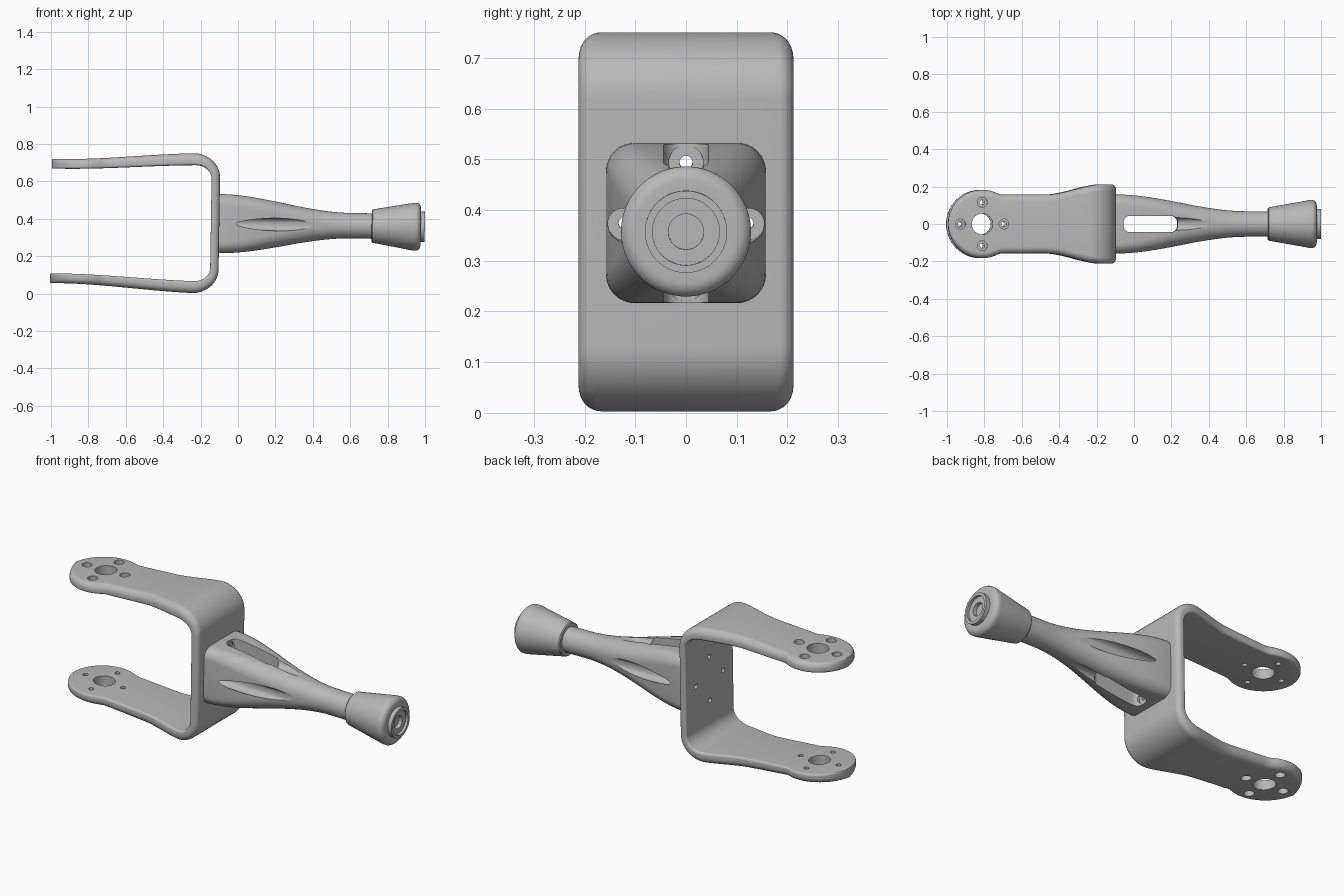
import bpy, bmesh
from math import sin, cos, pi, sqrt, radians
from mathutils import Matrix, Vector

cube = bpy.data.objects.get("Cube")
if cube:
    bpy.data.objects.remove(cube, do_unlink=True)

GREY = (0.48, 0.48, 0.48, 1)
grey = bpy.data.materials.new("plain grey")
grey.use_nodes = True
grey.diffuse_color = GREY
grey.node_tree.nodes["Principled BSDF"].inputs["Base Color"].default_value = GREY


def make_object(name, bm):
    bmesh.ops.recalc_face_normals(bm, faces=bm.faces)
    mesh = bpy.data.meshes.new(name)
    bm.to_mesh(mesh)
    bm.free()
    mesh.materials.append(grey)
    ob = bpy.data.objects.new(name, mesh)
    bpy.context.scene.collection.objects.link(ob)
    return ob


def loft(bm, rings):
    """Skin a list of equal point rings and cap both ends."""
    loops = [[bm.verts.new(p) for p in ring] for ring in rings]
    for a, b in zip(loops, loops[1:]):
        for i in range(len(a)):
            j = (i + 1) % len(a)
            bm.faces.new((a[i], a[j], b[j], b[i]))
    bm.faces.new(loops[0])
    bm.faces.new(loops[-1])


def rounded_rect(hu, hv, r_top, r_bottom, n=8):
    """Rounded rectangle as (u, v) points, with separate top and bottom radii."""
    pts = []
    for k, (su, sv, r) in enumerate(((1, 1, r_top), (-1, 1, r_top),
                                     (-1, -1, r_bottom), (1, -1, r_bottom))):
        for i in range(n + 1):
            a = (k + i / n) * pi / 2
            pts.append((su * (hu - r) + r * cos(a), sv * (hv - r) + r * sin(a)))
    return pts


def cylinder(bm, start, end, r, n=32):
    axis = Vector(end) - Vector(start)
    place = Matrix.Translation((Vector(start) + Vector(end)) / 2)
    turn = axis.to_track_quat('Z', 'Y').to_matrix().to_4x4()
    bmesh.ops.create_cone(bm, cap_ends=True, segments=n, radius1=r, radius2=r,
                          depth=axis.length, matrix=place @ turn)


def cut(ob, bm):
    cutter = make_object("cutter", bm)
    cutter.hide_render = True
    mod = ob.modifiers.new("cut", 'BOOLEAN')
    mod.operation, mod.solver, mod.object = 'DIFFERENCE', 'EXACT', cutter
    bpy.context.view_layer.objects.active = ob
    bpy.ops.object.modifier_apply(modifier=mod.name)
    bpy.data.objects.remove(cutter, do_unlink=True)


def smoothstep(t):
    t = min(max(t, 0), 1)
    return t * t * (3 - 2 * t)


def around(d):
    return ((d, 0), (-d, 0), (0, d), (0, -d))


# Fork: a strap bent into a C, with round arm ends
DISC_X, DISC_R = -0.817, 0.183


def strap_width(x):
    disc = sqrt(max(DISC_R ** 2 - (x - DISC_X) ** 2, 0))
    if x < DISC_X:
        return disc
    return max(disc, 0.157 + 0.055 * smoothstep((x + 0.48) / 0.31))


def arm_station(x):
    s = smoothstep((x + 0.95) / 0.8)
    return x, 0.306 + 0.037 * s, 0.052 + 0.012 * s


half = [arm_station(DISC_X - DISC_R * cos(0.08 + i * 0.115)) for i in range(19)]
first = half[-1][0]
half += [arm_station(first + (-0.235 - first) * i / 16) for i in range(1, 17)]
z_top = half[-1][1]
for i in range(1, 13):
    a = i / 12 * pi / 2
    half.append((-0.235 + 0.1125 * sin(a), z_top - 0.1 + 0.1 * cos(a),
                 0.064 - 0.019 * i / 12))
path = half + [(x, -z, t) for x, z, t in reversed(half)]

rings = []
for i, (x, z, t) in enumerate(path):
    p, q = path[max(i - 1, 0)], path[min(i + 1, len(path) - 1)]
    tangent = Vector((q[0] - p[0], 0, q[1] - p[1])).normalized()
    out = Vector((-tangent.z, 0, tangent.x))
    w = strap_width(x)
    section = rounded_rect(w, t / 2, min(0.6 * t, 0.9 * w), min(0.22 * t, 0.9 * w))
    rings.append([Vector((x, u, z)) + out * v for u, v in section])
bm = bmesh.new()
loft(bm, rings)
fork = make_object("fork", bm)

# Pivot holes, bolt holes and counterbores in the arms, bolt holes in the web
bm = bmesh.new()
cylinder(bm, (DISC_X, 0, -0.5), (DISC_X, 0, 0.5), 0.056)
for dx, dy in around(0.116):
    cylinder(bm, (DISC_X + dx, dy, -0.5), (DISC_X + dx, dy, 0.5), 0.013)
for dy, dz in around(0.12):
    cylinder(bm, (-0.25, dy, dz), (0, dy, dz), 0.013)
cut(fork, bm)
bm = bmesh.new()
for dx, dy in around(0.116):
    for s in (1, -1):
        cylinder(bm, (DISC_X + dx, dy, s * 0.3), (DISC_X + dx, dy, s * 0.5), 0.026)
cut(fork, bm)

# Leg: a square root flowing into a round neck
rings = []
for i in range(33):
    x = -0.115 + 0.845 * i / 32
    s = smoothstep((x + 0.1) / 0.7)
    a = 0.158 - 0.09 * s
    r = a * (0.36 + 0.62 * s)
    rings.append([(x, u, v) for u, v in rounded_rect(a, a, r, r)])
bm = bmesh.new()
loft(bm, rings)
leg = make_object("leg", bm)

# Screwdriver channels that break out of the taper
bm = bmesh.new()
for dy, dz in around(0.12):
    cylinder(bm, (-0.06, dy, dz), (0.6, dy, dz), 0.034)
cut(leg, bm)

# Vertical slot through the leg
bm = bmesh.new()
slot = rounded_rect(0.145, 0.044, 0.035, 0.035)
loft(bm, [[(0.087 + u, v, z) for u, v in slot] for z in (-0.3, 0.3)])
cut(leg, bm)

# Bolt holes in the root
bm = bmesh.new()
for dy, dz in around(0.12):
    cylinder(bm, (-0.2, dy, dz), (-0.03, dy, dz), 0.013)
cut(leg, bm)

# Foot: a flared, turned tip with a stepped end
profile = [(0.715, 0.06), (0.715, 0.084), (0.72, 0.089), (0.94, 0.128)]
for i in range(1, 9):
    a = radians(80 - i * 10)
    profile.append((0.947 + 0.03 * cos(a), 0.1 + 0.03 * sin(a)))
profile += [(0.977, 0.081), (0.999, 0.081), (0.999, 0.066), (0.985, 0.066),
            (0.985, 0.035), (0.965, 0.035)]
N = 64
bm = bmesh.new()
loft(bm, [[(x, r * cos(2 * pi * k / N), r * sin(2 * pi * k / N)) for k in range(N)]
          for x, r in profile])
foot = make_object("foot", bm)

# Final pose, with a slight tilt, and shading
for ob in (fork, leg, foot):
    ob.rotation_euler = (0, 0.016, 0)
    ob.location = (0, 0, 0.373)
    bpy.ops.object.select_all(action='DESELECT')
    ob.select_set(True)
    bpy.context.view_layer.objects.active = ob
    bpy.ops.object.shade_smooth_by_angle(angle=radians(32))
